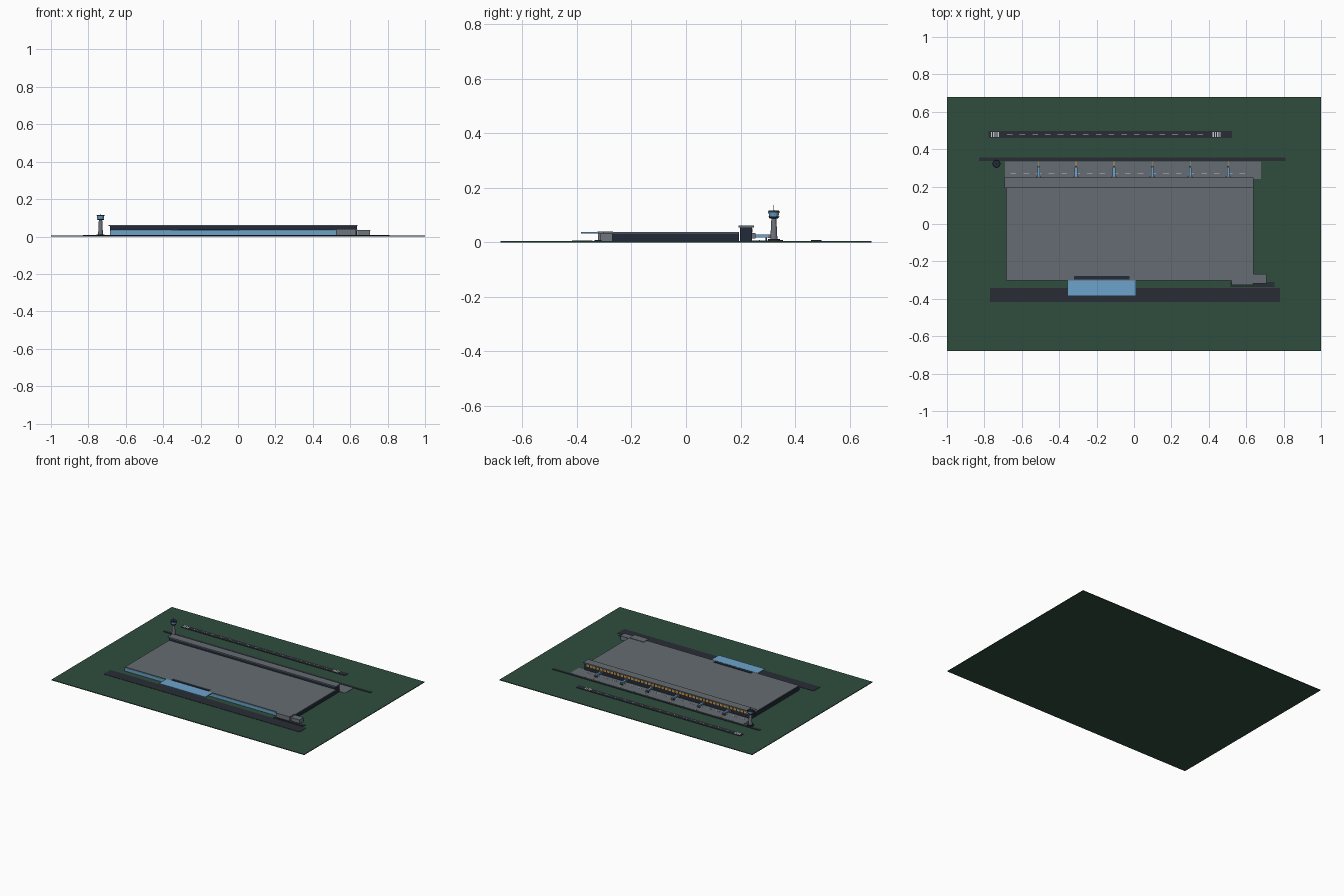
import bpy, bmesh
from mathutils import Matrix, Vector

COLORS = {
    "grass": (0.028, 0.075, 0.048, 1), "asphalt": (0.022, 0.026, 0.035, 1),
    "concrete": (0.13, 0.15, 0.17, 1), "wall": (0.016, 0.024, 0.04, 1),
    "glass": (0.15, 0.37, 0.6, 1), "white": (0.8, 0.8, 0.8, 1),
    "amber": (0.65, 0.33, 0.06, 1), "tower": (0.16, 0.18, 0.21, 1),
}
MATS = {}
for key, col in COLORS.items():
    MATS[key] = bpy.data.materials.new(key)
    MATS[key].diffuse_color = col


def finish(name, bm, mat):
    me = bpy.data.meshes.new(name)
    bm.to_mesh(me)
    bm.free()
    me.materials.append(MATS[mat])
    ob = bpy.data.objects.new(name, me)
    bpy.context.collection.objects.link(ob)
    return ob


def boxes(name, mat, *bounds):
    """Each bound is (x0, x1, y0, y1, z0, z1)."""
    bm = bmesh.new()
    for x0, x1, y0, y1, z0, z1 in bounds:
        m = Matrix.Translation(((x0 + x1) / 2, (y0 + y1) / 2, (z0 + z1) / 2))
        m = m @ Matrix.Diagonal((x1 - x0, y1 - y0, z1 - z0, 1))
        bmesh.ops.create_cube(bm, size=1, matrix=m)
    return finish(name, bm, mat)


def cone(name, mat, x, y, z0, z1, r0, r1, sides=12):
    bm = bmesh.new()
    bmesh.ops.create_cone(bm, cap_ends=True, segments=sides, radius1=r0, radius2=r1,
                          depth=z1 - z0, matrix=Matrix.Translation((x, y, (z0 + z1) / 2)))
    return finish(name, bm, mat)


G = 0.005  # ground top

# Ground and pavements
boxes("ground", "grass", (-1, 1, -0.68, 0.68, 0, G))
boxes("access_road", "asphalt", (-0.77, 0.78, -0.418, -0.342, G, 0.007))
boxes("apron", "concrete", (-0.69, 0.68, 0.24, 0.335, G, 0.007))
boxes("taxiway", "asphalt", (-0.83, 0.81, 0.337, 0.356, G, 0.008))
boxes("runway", "asphalt", (-0.777, 0.525, 0.459, 0.496, G, 0.008))

# Pavement markings
boxes("runway_dashes", "white",
      *[(-0.68 + i * 0.068, -0.65 + i * 0.068, 0.476, 0.479, 0.008, 0.009) for i in range(16)])
boxes("runway_thresholds", "white",
      *[(s + i * 0.012, s + 0.007 + i * 0.012, 0.464, 0.491, 0.008, 0.009)
        for s in (-0.765, 0.42) for i in range(4)])
boxes("apron_dashes", "white",
      *[(-0.66 + i * 0.068, -0.63 + i * 0.068, 0.268, 0.271, 0.007, 0.008) for i in range(19)])

# Main terminal hall
boxes("terminal_hall", "wall", (-0.685, 0.637, -0.298, 0.195, G, 0.033))
boxes("terminal_roof", "concrete", (-0.682, 0.64, -0.303, 0.195, 0.033, 0.037))
boxes("front_glazing", "glass", (-0.685, 0.53, -0.303, -0.298, 0.008, 0.031))
boxes("roof_parapet", "wall", (-0.32, -0.025, -0.297, -0.277, 0.037, 0.040))
boxes("entrance_canopy", "glass", (-0.355, 0.01, -0.385, -0.303, 0.033, 0.038))

# Rear concourse with lit windows on the airside
boxes("concourse", "wall", (-0.685, 0.635, 0.197, 0.242, G, 0.055))
boxes("concourse_roof", "concrete", (-0.692, 0.64, 0.192, 0.249, 0.055, 0.061))
pitch = 1.30 / 48
boxes("concourse_windows", "amber",
      *[(-0.675 + i * pitch, -0.675 + i * pitch + pitch * 0.72, 0.241, 0.244, 0.035, 0.050)
        for i in range(48)])

# Service annex
boxes("annex_block", "tower", (0.525, 0.632, -0.323, -0.270, G, 0.037),
      (0.638, 0.707, -0.315, -0.270, G, 0.031))
boxes("annex_roof", "concrete", (0.522, 0.635, -0.325, -0.268, 0.037, 0.040),
      (0.635, 0.709, -0.317, -0.268, 0.031, 0.034))
boxes("annex_dock", "asphalt", (0.517, 0.75, -0.336, -0.310, G, 0.009))

# Boarding bridges
gates = [-0.51, -0.31, -0.107, 0.097, 0.3, 0.503]
boxes("bridge_collars", "tower", *[(x - 0.014, x + 0.014, 0.241, 0.254, 0.014, 0.034) for x in gates])
boxes("bridge_tunnels", "glass", *[(x - 0.007, x + 0.007, 0.252, 0.302, 0.018, 0.029) for x in gates])
boxes("bridge_cabs", "tower", *[(x - 0.006, x + 0.006, 0.300, 0.311, 0.016, 0.029) for x in gates])
boxes("bridge_legs", "wall",
      *[(x + s - 0.002, x + s + 0.002, 0.292, 0.297, 0.007, 0.018) for x in gates for s in (-0.005, 0.005)])
boxes("stand_lines", "amber", *[(x - 0.0015, x + 0.0015, 0.312, 0.335, 0.007, 0.008) for x in gates])

# Control tower
TX, TY = -0.735, 0.322
cone("tower_base", "wall", TX, TY, G, 0.012, 0.022, 0.022)
cone("tower_shaft", "tower", TX, TY, 0.012, 0.090, 0.013, 0.009)
cone("tower_gallery", "wall", TX, TY, 0.088, 0.095, 0.016, 0.021)
cone("tower_cab_glass", "glass", TX, TY, 0.095, 0.109, 0.017, 0.020)
cone("tower_cab_roof", "wall", TX, TY, 0.109, 0.116, 0.022, 0.019)
cone("tower_antenna", "tower", TX, TY, 0.116, 0.136, 0.0015, 0.001, 6)
